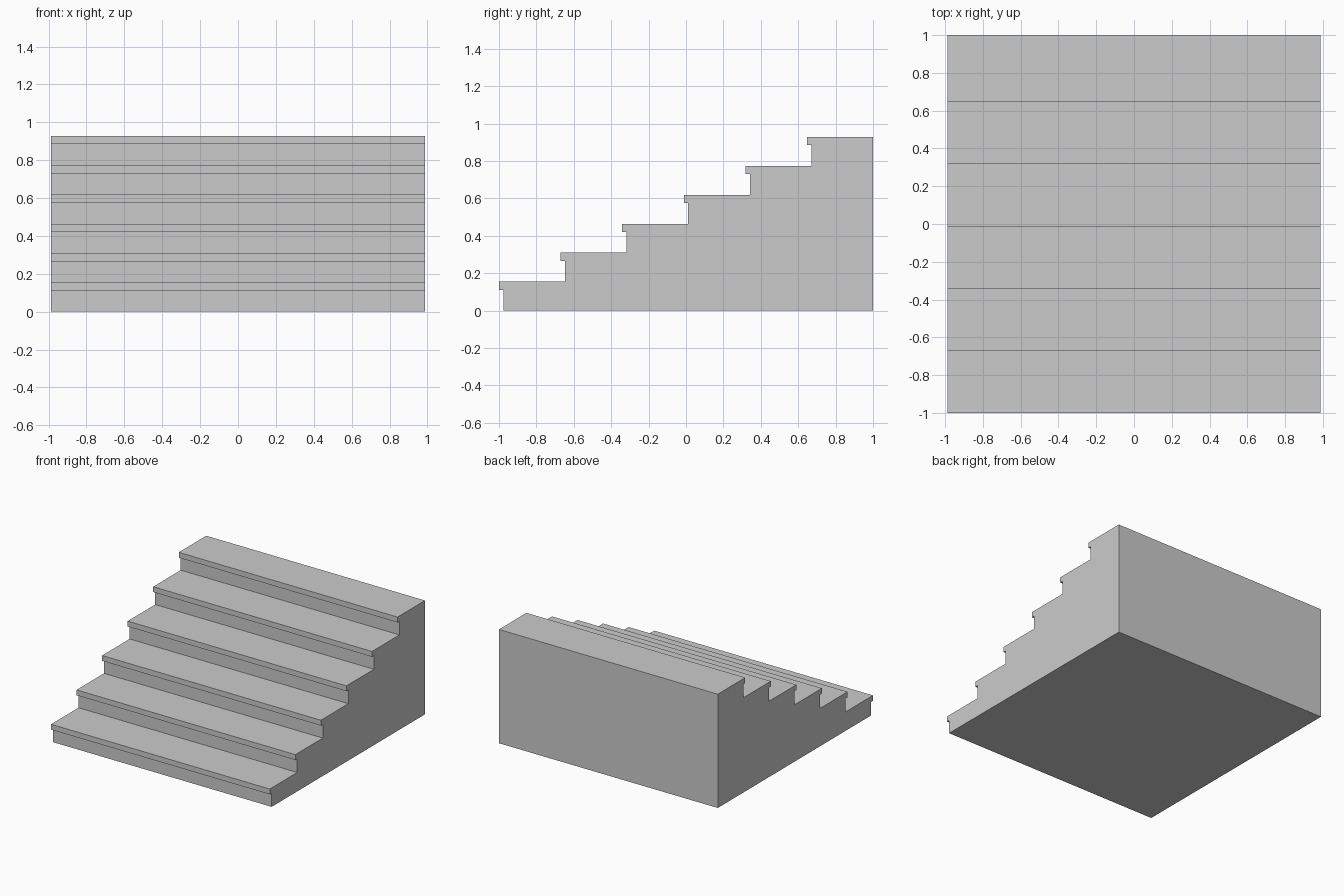
import bpy, bmesh

if "Cube" in bpy.data.objects:
    bpy.data.objects.remove(bpy.data.objects["Cube"])

STEPS = 6
HALF_W = 0.987       # half width of the flight
RISE = 0.1547        # height of one step
NOSE = 0.024         # tread overhang
THICK = 0.044        # tread lip thickness
RUN = (2.0 - NOSE) / STEPS

# Side profile (y, z): back edge, then each riser with its overhanging lip
profile = [(1.0, 0.0)]
for i in range(STEPS):
    lip = -1.0 + i * RUN
    riser = lip + NOSE
    top = (i + 1) * RISE
    profile += [(riser, i * RISE), (riser, top - THICK), (lip, top - THICK), (lip, top)]
profile.append((1.0, STEPS * RISE))

# Solid staircase: profile extruded across the width
bm = bmesh.new()
side = bm.faces.new([bm.verts.new((-HALF_W, y, z)) for y, z in profile])
extruded = bmesh.ops.extrude_face_region(bm, geom=[side], use_keep_orig=True)["geom"]
moved = [g for g in extruded if isinstance(g, bmesh.types.BMVert)]
bmesh.ops.translate(bm, verts=moved, vec=(2 * HALF_W, 0, 0))
bmesh.ops.recalc_face_normals(bm, faces=bm.faces)

mesh = bpy.data.meshes.new("staircase")
bm.to_mesh(mesh)
bm.free()
staircase = bpy.data.objects.new("staircase", mesh)
bpy.context.collection.objects.link(staircase)
